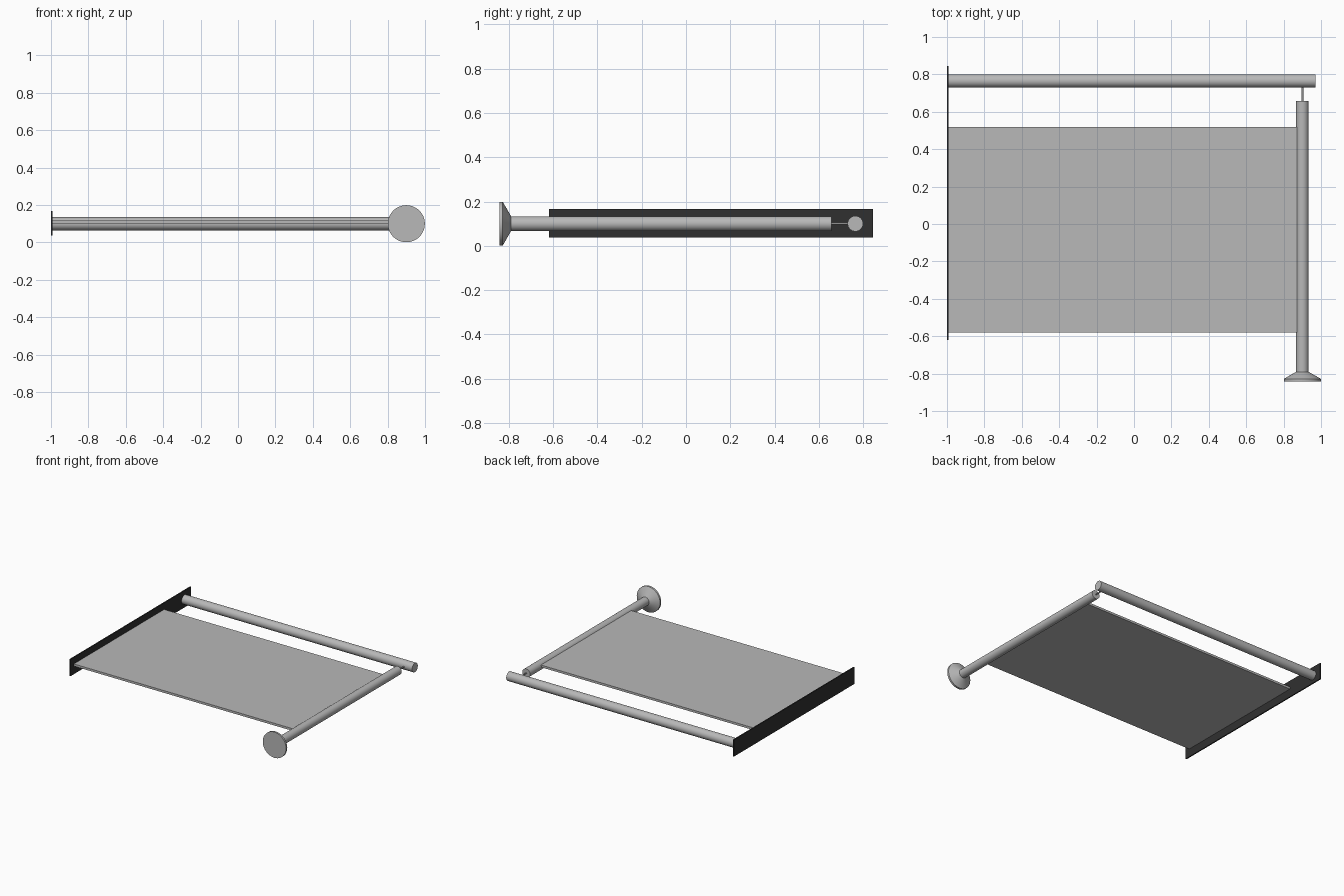
import bpy, bmesh, math
from mathutils import Matrix

if "Cube" in bpy.data.objects:
    bpy.data.objects.remove(bpy.data.objects["Cube"])

Z = 0.1  # height of both tube axes


def material(name, value):
    mat = bpy.data.materials.new(name)
    mat.diffuse_color = (value, value, value, 1)
    mat.use_nodes = True
    mat.node_tree.nodes["Principled BSDF"].inputs["Base Color"].default_value = mat.diffuse_color
    return mat


metal = material("grey", 0.48)
dark = material("dark", 0.03)


def add_object(name, bm, mat):
    bmesh.ops.recalc_face_normals(bm, faces=bm.faces)
    mesh = bpy.data.meshes.new(name)
    bm.to_mesh(mesh)
    bm.free()
    mesh.materials.append(mat)
    ob = bpy.data.objects.new(name, mesh)
    bpy.context.collection.objects.link(ob)
    return ob


def box(name, x, y, z, mat):
    bm = bmesh.new()
    bmesh.ops.create_cube(bm, size=1)
    for v in bm.verts:
        for i, (lo, hi) in enumerate((x, y, z)):
            v.co[i] = lo if v.co[i] < 0 else hi
    return add_object(name, bm, mat)


def turned(name, profile, matrix, sides=48):
    """Closed lathe around local z from (radius, height) pairs."""
    bm = bmesh.new()
    rings = [[bm.verts.new((r * math.cos(2 * math.pi * k / sides),
                            r * math.sin(2 * math.pi * k / sides), h))
              for k in range(sides)] for r, h in profile]
    for a, b in zip(rings, rings[1:]):
        for k in range(sides):
            n = (k + 1) % sides
            bm.faces.new((a[k], a[n], b[n], b[k]))
    bm.faces.new(rings[0])
    bm.faces.new(rings[-1])
    bm.transform(matrix)
    ob = add_object(name, bm, metal)
    bpy.ops.object.select_all(action='DESELECT')
    ob.select_set(True)
    bpy.context.view_layer.objects.active = ob
    bpy.ops.object.shade_smooth_by_angle(angle=math.radians(40))
    return ob


along_x = Matrix.Translation((0, 0.765, Z)) @ Matrix.Rotation(math.pi / 2, 4, 'Y')
along_y = Matrix.Translation((0.9, 0, Z)) @ Matrix.Rotation(-math.pi / 2, 4, 'X')

# dark mounting plate on the left end
box("mounting_plate", (-1, -0.991), (-0.62, 0.845), (0.038, 0.167), dark)

# flat panel
box("panel", (-0.993, 0.9), (-0.58, 0.518), (0.1, 0.117), metal)

# long rear tube
turned("rear_tube", [(0.035, -0.993), (0.035, 0.97)], along_x)

# cross tube with flared foot
turned("side_tube", [(0.099, -0.843), (0.099, -0.828), (0.066, -0.809),
                     (0.033, -0.79), (0.033, 0.657)], along_y)

# thin pin joining the tubes
turned("joint_pin", [(0.005, 0.65), (0.005, 0.74)], along_y, 16)
